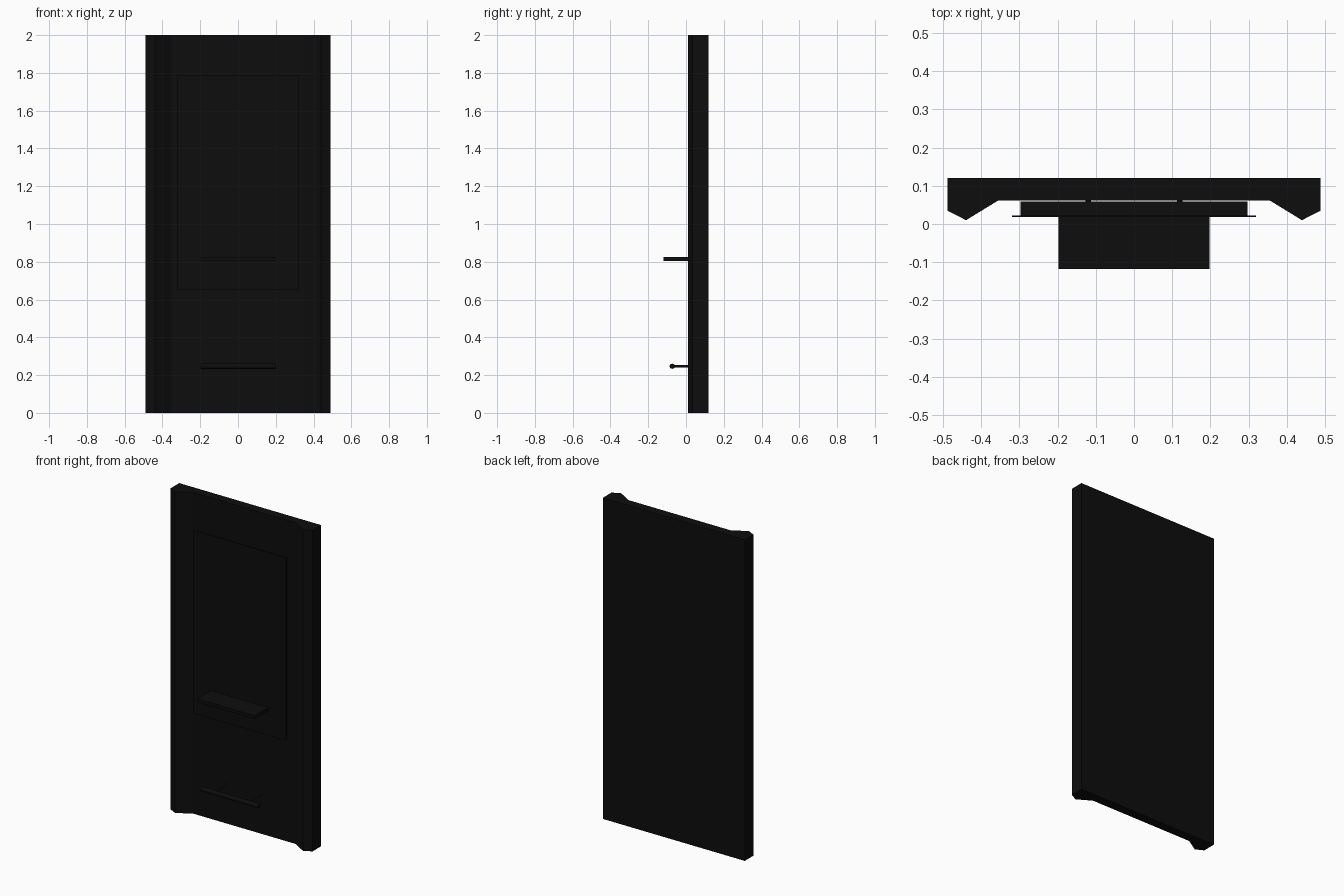
import bpy, bmesh, math
from mathutils import Matrix, Vector

if "Cube" in bpy.data.objects:
    bpy.data.objects.remove(bpy.data.objects["Cube"])

black = bpy.data.materials.new("black_finish")
black.diffuse_color = (0.004, 0.004, 0.004, 1)
black.use_nodes = True
black.node_tree.nodes["Principled BSDF"].inputs["Base Color"].default_value = black.diffuse_color


def finish(name, bm):
    bmesh.ops.recalc_face_normals(bm, faces=bm.faces)
    mesh = bpy.data.meshes.new(name)
    bm.to_mesh(mesh)
    bm.free()
    mesh.materials.append(black)
    ob = bpy.data.objects.new(name, mesh)
    bpy.context.collection.objects.link(ob)
    return ob


def box(name, lo, hi):
    bm = bmesh.new()
    bmesh.ops.create_cube(bm, size=1)
    lo, hi = Vector(lo), Vector(hi)
    size, mid = hi - lo, (hi + lo) / 2
    bmesh.ops.transform(bm, verts=bm.verts,
                        matrix=Matrix.Translation(mid) @ Matrix.Diagonal((*size, 1)))
    return finish(name, bm)


def rod(name, a, b, r, sides=20):
    a, b = Vector(a), Vector(b)
    bm = bmesh.new()
    bmesh.ops.create_cone(bm, cap_ends=True, segments=sides, radius1=r, radius2=r,
                          depth=(b - a).length)
    rot = (b - a).to_track_quat('Z', 'Y').to_matrix().to_4x4()
    bmesh.ops.transform(bm, verts=bm.verts, matrix=Matrix.Translation((a + b) / 2) @ rot)
    for f in bm.faces:
        f.smooth = len(f.verts) == 4
    for e in bm.edges:
        e.smooth = e.calc_face_angle(0) < 0.7
    return finish(name, bm)


# wall panel with two pointed side ridges, extruded upward
half = [(0.355, 0.062), (0.44, 0.01), (0.489, 0.035), (0.489, 0.12)]
outline = half + [(-x, y) for x, y in reversed(half)]
bm = bmesh.new()
base = bm.faces.new([bm.verts.new((x, y, 0)) for x, y in outline])
ext = bmesh.ops.extrude_face_region(bm, geom=[base], use_keep_orig=True)
bmesh.ops.translate(bm, vec=(0, 0, 2),
                    verts=[g for g in ext["geom"] if isinstance(g, bmesh.types.BMVert)])
finish("back_panel", bm)

# mirror: backing box and thin overhanging glass
box("mirror_backing", (-0.298, 0.022, 0.67), (0.298, 0.059, 1.77))
box("mirror_glass", (-0.319, 0.018, 0.65), (0.319, 0.022, 1.79))

# shelf in front of the mirror
box("shelf", (-0.198, -0.118, 0.805), (0.198, 0.018, 0.825))

# footrest: bar, two arms and wall flanges
rod("footrest_bar", (-0.198, -0.073, 0.247), (0.198, -0.073, 0.247), 0.0135)
for side, s in (("left", -1), ("right", 1)):
    x = 0.12 * s
    rod("footrest_arm_" + side, (x, -0.073, 0.247), (x, 0.064, 0.247), 0.007)
